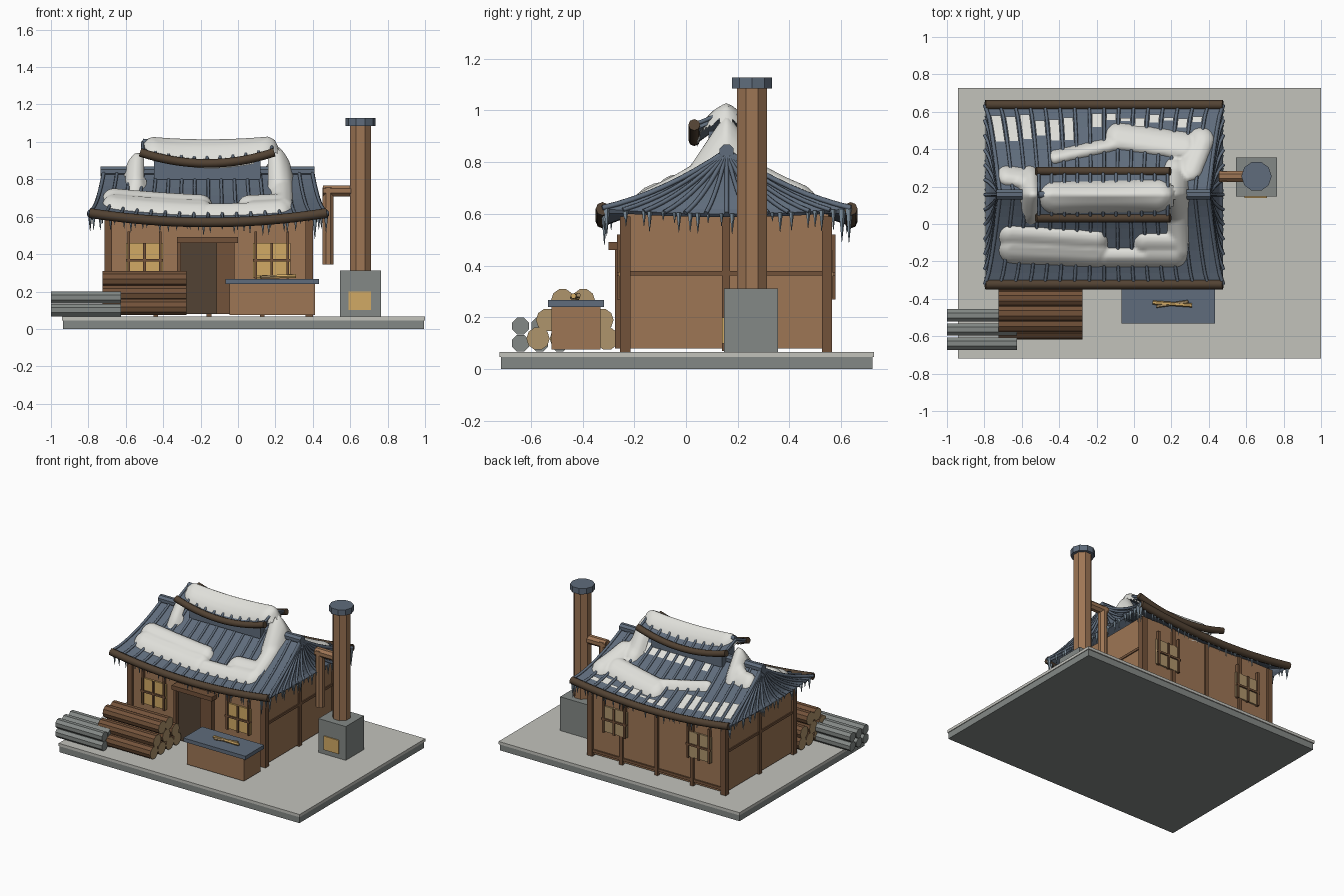
import bpy, bmesh, math, random
from mathutils import Vector, Matrix

random.seed(4)
cube = bpy.data.objects.get("Cube")
if cube:
    bpy.data.objects.remove(cube, do_unlink=True)


def material(name, r, g, b):
    m = bpy.data.materials.new(name)
    m.use_nodes = True
    m.diffuse_color = (r, g, b, 1)
    bsdf = next(n for n in m.node_tree.nodes if n.type == 'BSDF_PRINCIPLED')
    bsdf.inputs["Base Color"].default_value = (r, g, b, 1)
    return m


WALL = material("warm wood", .34, .18, .09)
DARK = material("dark timber", .085, .055, .033)
BARK = material("brown bark", .17, .085, .042)
SLATE = material("blue slate", .115, .15, .2)
SNOW = material("snow", .74, .74, .7)
GLOW = material("golden pane", .64, .4, .13)
TAN = material("cut wood", .43, .3, .15)
STONE = material("grey stone", .23, .25, .24)
SLAB = material("pale paving", .54, .54, .5)
ICE = material("ice", .22, .29, .35)


def finish(name, bm, *mats):
    me = bpy.data.meshes.new(name)
    bm.to_mesh(me)
    bm.free()
    for m in mats:
        me.materials.append(m)
    ob = bpy.data.objects.new(name, me)
    bpy.context.collection.objects.link(ob)
    return ob


def box(name, x0, x1, y0, y1, z0, z1, mat):
    bm = bmesh.new()
    size = Matrix.Diagonal((x1 - x0, y1 - y0, z1 - z0, 1))
    mid = Matrix.Translation(((x0 + x1) / 2, (y0 + y1) / 2, (z0 + z1) / 2))
    bmesh.ops.create_cube(bm, size=1, matrix=mid @ size)
    return finish(name, bm, mat)


def rod(name, a, b, r, sides, mat, end=None, tip=None):
    """Straight prism from a to b; its end faces may have another colour."""
    a, b = Vector(a), Vector(b)
    turn = (b - a).to_track_quat('Z', 'Y').to_matrix().to_4x4()
    spin = Matrix.Rotation(math.pi / sides, 4, 'Z')
    bm = bmesh.new()
    bmesh.ops.create_cone(bm, cap_ends=True, segments=sides, radius1=r, radius2=r if tip is None else tip,
                          depth=(b - a).length, matrix=Matrix.Translation((a + b) / 2) @ turn @ spin)
    for f in bm.faces:
        f.material_index = int(end is not None and len(f.verts) == sides)
    return finish(name, bm, mat, end or mat)


def tubes(name, paths, r, mat, res=1):
    """Bent tubes along several paths, joined as one mesh."""
    cu = bpy.data.curves.new(name, 'CURVE')
    cu.dimensions, cu.bevel_depth, cu.bevel_resolution, cu.use_fill_caps = '3D', r, res, True
    for path in paths:
        sp = cu.splines.new('POLY')
        sp.points.add(len(path) - 1)
        for p, co in zip(sp.points, path):
            p.co = (*co, 1)
    tmp = bpy.data.objects.new(name + " path", cu)
    bpy.context.collection.objects.link(tmp)
    deps = bpy.context.evaluated_depsgraph_get()
    me = bpy.data.meshes.new_from_object(tmp.evaluated_get(deps))
    bpy.data.objects.remove(tmp, do_unlink=True)
    me.name = name
    me.materials.clear()
    me.materials.append(mat)
    ob = bpy.data.objects.new(name, me)
    bpy.context.collection.objects.link(ob)


def sheet(bm, fn, nu, nv):
    """Grid of quads over fn(u, v), with u and v in 0..1."""
    g = [[bm.verts.new(fn(i / nu, j / nv)) for j in range(nv + 1)] for i in range(nu + 1)]
    for i in range(nu):
        for j in range(nv):
            bm.faces.new((g[i][j], g[i + 1][j], g[i + 1][j + 1], g[i][j + 1]))


# Paved base
box("base", -.935, .995, -.715, .72, 0, .046, STONE)
box("paving", -.94, 1, -.72, .727, .046, .066, SLAB)

# Cabin walls and timber frame
box("walls", -.7, .385, -.24, .55, .08, .6, WALL)
for x in (-.695, .38):
    for y in (-.235, .545):
        box("corner_post", x - .02, x + .02, y - .02, y + .02, .066, .59, BARK)
    for y in (.0, .155, .31)[1:2]:
        box("side_post", x - .015, x + .015, y - .015, y + .015, .07, .6, BARK)
    box("side_rail", x - .012, x + .012, -.23, .54, .362, .38, BARK)
for x in (-.44, -.155, .13):
    box("back_post", x - .013, x + .013, .54, .565, .066, .6, BARK)
box("back_sill", -.7, .385, .54, .56, .095, .115, BARK)

# Doorway
box("door_opening", -.31, -.11, -.248, -.235, .08, .46, DARK)
box("door_panel", -.115, -.02, -.275, -.24, .08, .46, BARK)
box("door_jamb", -.325, -.305, -.275, -.24, .08, .46, BARK)
box("door_lintel", -.325, 0, -.3, -.24, .46, .492, BARK)

# Windows on the front and back
for x in (-.5, .18):
    for side, y, pane in ((-1, -.245, GLOW), (1, .555, TAN)):
        def win(name, a, b, c, d, e, mat):
            box(name, x + a, x + b, min(y, y + side * e), max(y, y + side * e), c, d, mat)
        win("window_pane", -.1, .1, .275, .46, .012, pane)
        for bx in (-.085, 0, .085):
            win("window_bar", bx - .007, bx + .007, .27, .52 if bx else .46, .022, BARK)
        win("window_crossbar", -.1, .1, .36, .374, .022, BARK)

# Main roof: concave slopes with lifted corners
CX, CY = -.16, .157


def half_length(t):
    return .635 - .08 * t ** .7


def slope(u, t, side, off=0):
    z = .57 + .27 * (.6 * t + .4 * t * t) + .05 * u * u * (1 - t)
    return (CX + u * half_length(t), CY + side * .48 * (1 - t), z + off)


def hip(v, t, side, off=0):
    z = slope(1, t, 1)[2] - .02 * (1 - v * v) * (1 - t)
    return (CX + side * (half_length(t) + off), CY + v * .48 * (1 - t), z + off * .5)


bm = bmesh.new()
for s in (-1, 1):
    sheet(bm, lambda u, v: slope(2 * u - 1, v, s), 24, 8)
    sheet(bm, lambda u, v: hip(2 * u - 1, v, s), 12, 8)
bmesh.ops.remove_doubles(bm, verts=bm.verts, dist=.0005)
bmesh.ops.recalc_face_normals(bm, faces=bm.faces)
roof = finish("main_roof", bm, SLATE)
roof.modifiers.new("Thickness", 'SOLIDIFY').thickness = .018

steps = [i / 8 for i in range(9)]
RIBS = 16
for s in (-1, 1):
    tubes("slope_ribs", [[slope(2 * i / RIBS - 1, t, s, .006) for t in steps] for i in range(RIBS + 1)], .009, SLATE)
    tubes("hip_ribs", [[hip(i / 6 - 1, t * .97, s, .004) for t in steps] for i in range(13)], .009, SLATE)
    tubes("eave_beam", [[slope(i / 10 - 1, 0, s) for i in range(21)]], .026, DARK, 2)
rod("ridge", (-.735, CY, .842), (.41, CY, .842), .029, 8, SLATE)

# Small upper roof
box("upper_core", -.45, .12, CY - .07, CY + .07, .8, .92, SLATE)


def cap(u, t, side, off=0):
    return (CX - .005 + .345 * u, CY + side * .125 * (1 - t), .885 + .09 * t + .055 * u * u * (1 - .7 * t) + off)


bm = bmesh.new()
for s in (-1, 1):
    sheet(bm, lambda u, v: cap(2 * u - 1, v, s), 16, 3)
bmesh.ops.remove_doubles(bm, verts=bm.verts, dist=.0005)
bmesh.ops.recalc_face_normals(bm, faces=bm.faces)
finish("upper_roof", bm, SLATE).modifiers.new("Thickness", 'SOLIDIFY').thickness = .016
for s in (-1, 1):
    tubes("upper_ribs", [[cap(i / 5 - 1, t, s, .005) for t in (0, .5, 1)] for i in range(11)], .009, SLATE)
    tubes("upper_beam", [[cap(1.04 * (i / 8 - 1), 0, s) for i in range(17)]], .023, DARK, 2)
tubes("upper_ridge", [[cap(i / 5 - 1, 1, 1, .01) for i in range(11)]], .018, SLATE)


# Snow drifts: height fields that sink into the roof outside rounded blobs
def snow(name, height, blobs, x0, x1, y0, y1, thick):
    def depth(x, y):
        best = -1
        for ax, ay, bx, by, r in blobs:
            a, b, p = Vector((ax, ay)), Vector((bx, by)), Vector((x, y))
            k = max(0, min(1, (p - a).dot(b - a) / (b - a).length_squared))
            best = max(best, r - (p - a.lerp(b, k)).length)
        return best
    n = .0125
    bm = bmesh.new()
    grid = {}
    for i in range(int((x1 - x0) / n) + 1):
        for j in range(int((y1 - y0) / n) + 1):
            x, y = x0 + i * n, y0 + j * n
            d = depth(x, y)
            if d > -.022:
                lift = thick * math.sqrt(min(1, d / .045)) if d > 0 else max(d * 2, -.035)
                grid[i, j] = bm.verts.new((x, y, height(x, y) + lift))
    for i, j in grid:
        quad = [grid.get(k) for k in ((i, j), (i + 1, j), (i + 1, j + 1), (i, j + 1))]
        if all(quad):
            bm.faces.new(quad)
    for f in bm.faces:
        f.smooth = True
    finish(name, bm, SNOW)


def main_height(x, y):
    t = max(0, 1 - abs(y - CY) / .48)
    z = slope(max(-1, min(1, (x - CX) / half_length(t))), t, 1)[2]
    for bx, rise in ((.17, .14), (-.5, .1)):
        z += rise * max(0, 1 - math.hypot(x - bx, y - CY) / .15)
    return z


def cap_height(x, y):
    return cap((x - CX) / .345, max(0, 1 - abs(y - CY) / .125), 1)[2]


snow("roof_snow", main_height, [
    (-.66, -.07, -.2, -.1, .06), (-.65, -.14, -.2, -.16, .07), (-.15, -.18, .1, -.18, .05),
    (.06, -.11, .22, -.11, .06), (.08, -.17, .22, -.17, .06), (.24, -.15, .22, .3, .055),
    (.3, .3, .36, .45, .065), (.27, .42, -.08, .47, .07), (-.1, .43, -.42, .36, .035),
    (-.6, .25, -.68, .26, .05), (-.55, .04, -.56, .27, .04)], -.79, .47, -.31, .63, .04)
snow("upper_snow", cap_height, [(-.42, .14, .12, .15, .085)], -.54, .24, .03, .29, .04)

# Thin frost panels between the back ribs
bm = bmesh.new()
for i in range(RIBS):
    u = 2 * i / RIBS - 1
    low, high = (.1, .42) if i < 6 else (.08, .26)
    if i in (6, 15):
        continue
    a, b = low + random.uniform(0, .08), high - random.uniform(0, .1)
    sheet(bm, lambda p, q: slope(u + .02 + p * .085, a + q * (b - a), 1, .009), 2, 4)
    if 4 < i < 13:
        sheet(bm, lambda p, q: slope(u + .02 + p * .085, .76 + q * .14, 1, .009), 2, 2)
finish("frost_panels", bm, SNOW)

# Icicles along every eave
bm = bmesh.new()
for fn, count in ((slope, 34), (hip, 24)):
    for s in (-1, 1):
        for i in range(count):
            k = max(-1, min(1, 2 * (i + random.random()) / count - 1))
            x, y, z = fn(k, .015, s)
            size = random.uniform(.03, .085) + (.05 if abs(k) > .9 else 0)
            bmesh.ops.create_cone(bm, cap_ends=True, segments=5, radius1=.001, radius2=.005 + size * .08,
                                  depth=size, matrix=Matrix.Translation((x, y, z - size / 2)))
finish("icicles", bm, ICE)

# Stove and chimney
box("stove", .545, .765, .147, .355, .066, .312, STONE)
box("stove_door", .592, .712, .139, .15, .1, .2, GLOW)
rod("chimney", (.655, .255, .31), (.655, .255, 1.09), .062, 8, WALL)
rod("chimney_cap", (.655, .255, 1.085), (.655, .255, 1.127), .081, 10, SLATE)
rod("flue_arm", (.455, .255, .738), (.64, .255, .738), .032, 8, WALL)
rod("flue_drop", (.482, .255, .345), (.482, .255, .755), .032, 8, WALL)

# Counter with kindling
box("counter", -.045, .412, -.52, -.33, .075, .24, WALL)
box("counter_top", -.067, .433, -.533, -.317, .24, .267, SLATE)
rod("kindling", (.1, -.42, .277), (.31, -.435, .283), .011, 6, GLOW)
rod("kindling", (.12, -.44, .276), (.29, -.415, .286), .009, 6, TAN)

# Log pile and stacked pipes
for z, ys in ((.118, (-.572, -.482, -.39, -.305)), (.19, (-.535, -.43, -.325)), (.266, (-.477, -.397))):
    for y in ys:
        rod("log", (-.725, y, z), (-.275, y, z), .045, 10, BARK, TAN)
for z in (.1, .167):
    for y in (-.64, -.565, -.488):
        rod("pipe", (-1, y, z), (-.625, y, z), .035, 8, STONE)
